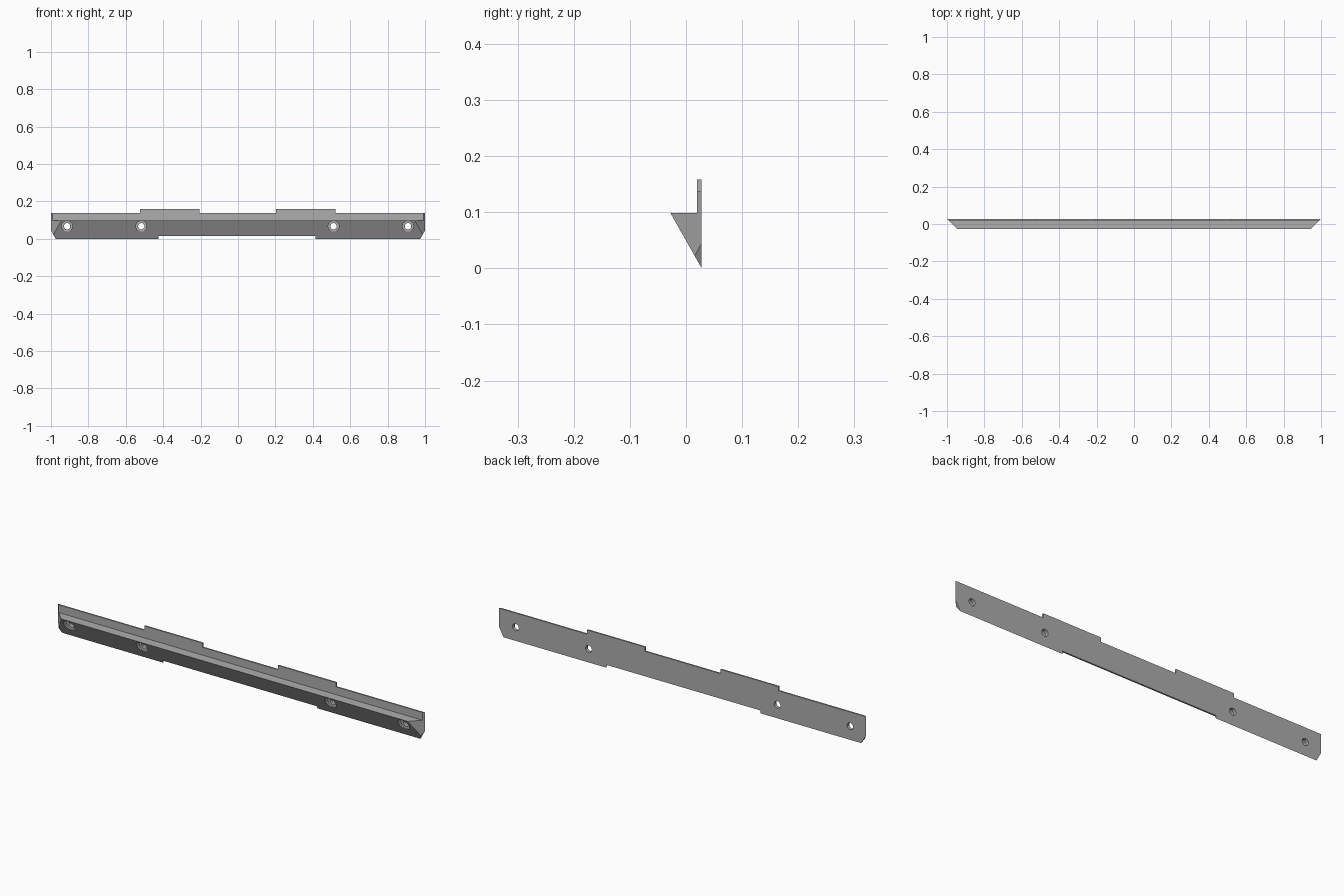
import bpy, bmesh, math

cube = bpy.data.objects.get("Cube")
if cube:
    bpy.data.objects.remove(cube, do_unlink=True)

grey = bpy.data.materials.new("plain grey")
grey.use_nodes = True
colour = (0.42, 0.42, 0.42, 1)
grey.diffuse_color = colour
grey.node_tree.nodes["Principled BSDF"].inputs["Base Color"].default_value = colour

BACK = 0.028


def prism(name, points, to_3d, start, end):
    """Extrude a flat outline between two positions along one axis."""
    bm = bmesh.new()
    rings = [[bm.verts.new(to_3d(a, b, t)) for a, b in points] for t in (start, end)]
    bm.faces.new(rings[0])
    bm.faces.new(rings[1])
    for i in range(len(points)):
        j = (i + 1) % len(points)
        bm.faces.new((rings[0][i], rings[0][j], rings[1][j], rings[1][i]))
    bmesh.ops.recalc_face_normals(bm, faces=bm.faces)
    mesh = bpy.data.meshes.new(name)
    bm.to_mesh(mesh)
    bm.free()
    mesh.materials.append(grey)
    obj = bpy.data.objects.new(name, mesh)
    bpy.context.collection.objects.link(obj)
    return obj


def along_x(a, b, t): return (t, a, b)
def along_y(a, b, t): return (a, t, b)
def along_z(a, b, t): return (a, b, t)


def combine(target, other, operation):
    mod = target.modifiers.new(other.name, 'BOOLEAN')
    mod.operation = operation
    mod.solver = 'EXACT'
    mod.object = other
    bpy.context.view_layer.objects.active = target
    bpy.ops.object.modifier_apply(modifier=mod.name)
    bpy.data.objects.remove(other, do_unlink=True)


def circle(x, z, r, n=24):
    return [(x + r * math.cos(2 * math.pi * i / n), z + r * math.sin(2 * math.pi * i / n))
            for i in range(n)]


# Wedge rail with a thin upright flange along the back
rail = prism("wedge_rail", [(BACK, 0), (-BACK, 0.099), (0.02, 0.099), (0.02, 0.137), (BACK, 0.137)],
             along_x, -1, 1)

# Two raised tabs on the flange
for x0, x1 in ((-0.525, -0.207), (0.203, 0.52)):
    tab = prism("flange_tab", [(x0, 0.12), (x1, 0.12), (x1, 0.158), (x0, 0.158)],
                along_y, 0.02, BACK)
    combine(rail, tab, 'UNION')

# Mitred ends and chamfered lower corners
for s in (-1, 1):
    mitre = prism("mitre_cutter", [(s * 1.02, 0.048), (s * 0.924, -0.048), (s * 1.1, -0.048), (s * 1.1, 0.048)],
                  along_z, -0.1, 0.3)
    combine(rail, mitre, 'DIFFERENCE')
    corner = prism("corner_cutter", [(s * 0.95, -0.045), (s * 1.025, 0.09), (s * 1.1, 0.09), (s * 1.1, -0.045)],
                   along_y, -0.1, 0.1)
    combine(rail, corner, 'DIFFERENCE')

# Shallow notch in the lower edge
notch = prism("notch_cutter", [(-0.425, -0.05), (0.415, -0.05), (0.415, 0.014), (-0.425, 0.014)],
              along_y, -0.1, 0.1)
combine(rail, notch, 'DIFFERENCE')

# Counterbored screw holes
for x in (-0.914, -0.517, 0.511, 0.909):
    combine(rail, prism("bore_cutter", circle(x, 0.067, 0.029), along_y, -0.1, 0.012), 'DIFFERENCE')
    combine(rail, prism("hole_cutter", circle(x, 0.067, 0.017), along_y, -0.1, 0.1), 'DIFFERENCE')
